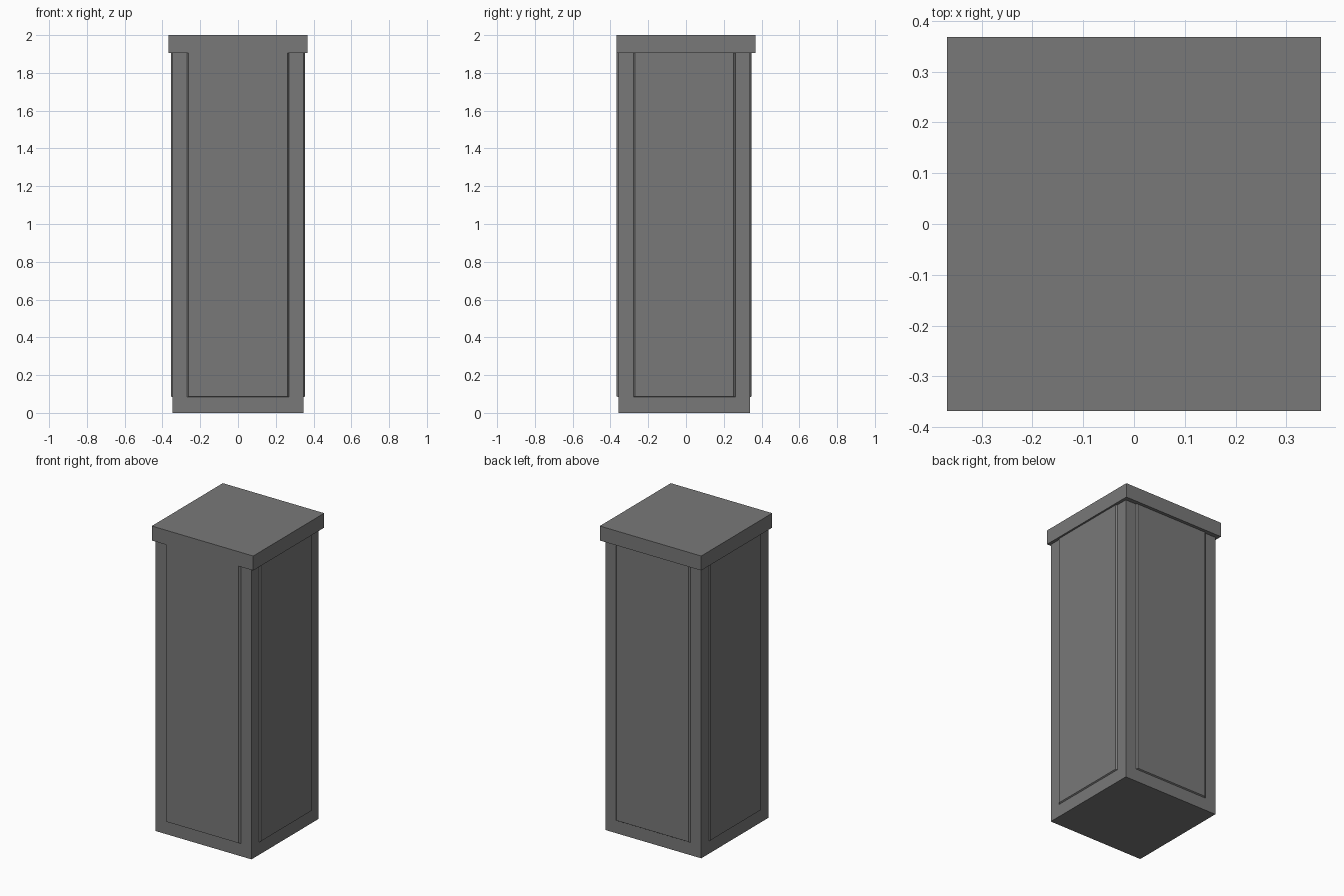
import bpy, bmesh
from math import pi
from mathutils import Matrix, Vector

cube = bpy.data.objects.get("Cube")
if cube:
    bpy.data.objects.remove(cube)

grey = bpy.data.materials.new("dark grey")
grey.use_nodes = True
colour = (0.19, 0.19, 0.19, 1)
grey.diffuse_color = colour
grey.node_tree.nodes["Principled BSDF"].inputs["Base Color"].default_value = colour

HALF = 0.348      # half width of the body
BACK_SET = -0.009  # the body sits slightly forward under the cap
CAP_Z = 1.905


def add_object(name, bm):
    bmesh.ops.recalc_face_normals(bm, faces=bm.faces)
    mesh = bpy.data.meshes.new(name)
    bm.to_mesh(mesh)
    bm.free()
    mesh.materials.append(grey)
    obj = bpy.data.objects.new(name, mesh)
    bpy.context.collection.objects.link(obj)
    return obj


def box(name, half, y, z0, z1):
    bm = bmesh.new()
    bmesh.ops.create_cube(bm, size=1)
    bmesh.ops.scale(bm, vec=(2 * half, 2 * half, z1 - z0), verts=bm.verts)
    bmesh.ops.translate(bm, vec=(0, y, (z0 + z1) / 2), verts=bm.verts)
    return add_object(name, bm)


def raised_panel(name, angle, depth):
    """Thin panel on one body side, its side and bottom edges chamfered."""
    bm = bmesh.new()
    rings = []
    for half, bottom, y in ((0.27, 0.083, -HALF), (0.261, 0.088, -HALF - depth)):
        corners = ((-half, bottom), (half, bottom), (half, CAP_Z), (-half, CAP_Z))
        rings.append([bm.verts.new((x, y, z)) for x, z in corners])
    base, top = rings
    bm.faces.new(top)
    bm.faces.new(base[::-1])
    for i in range(4):
        j = (i + 1) % 4
        bm.faces.new((base[i], base[j], top[j], top[i]))
    turn = Matrix.Translation(Vector((0, BACK_SET, 0))) @ Matrix.Rotation(angle, 4, 'Z')
    bmesh.ops.transform(bm, matrix=turn, verts=bm.verts)
    return add_object(name, bm)


# Main post and overhanging cap
box("body", HALF, BACK_SET, 0, CAP_Z)
box("cap", 0.368, 0, CAP_Z, 2)

# Panels on all four sides; the front one is flush with the cap
raised_panel("front_panel", 0, 0.011)
raised_panel("left_panel", pi / 2, 0.008)
raised_panel("back_panel", pi, 0.008)
raised_panel("right_panel", -pi / 2, 0.008)
